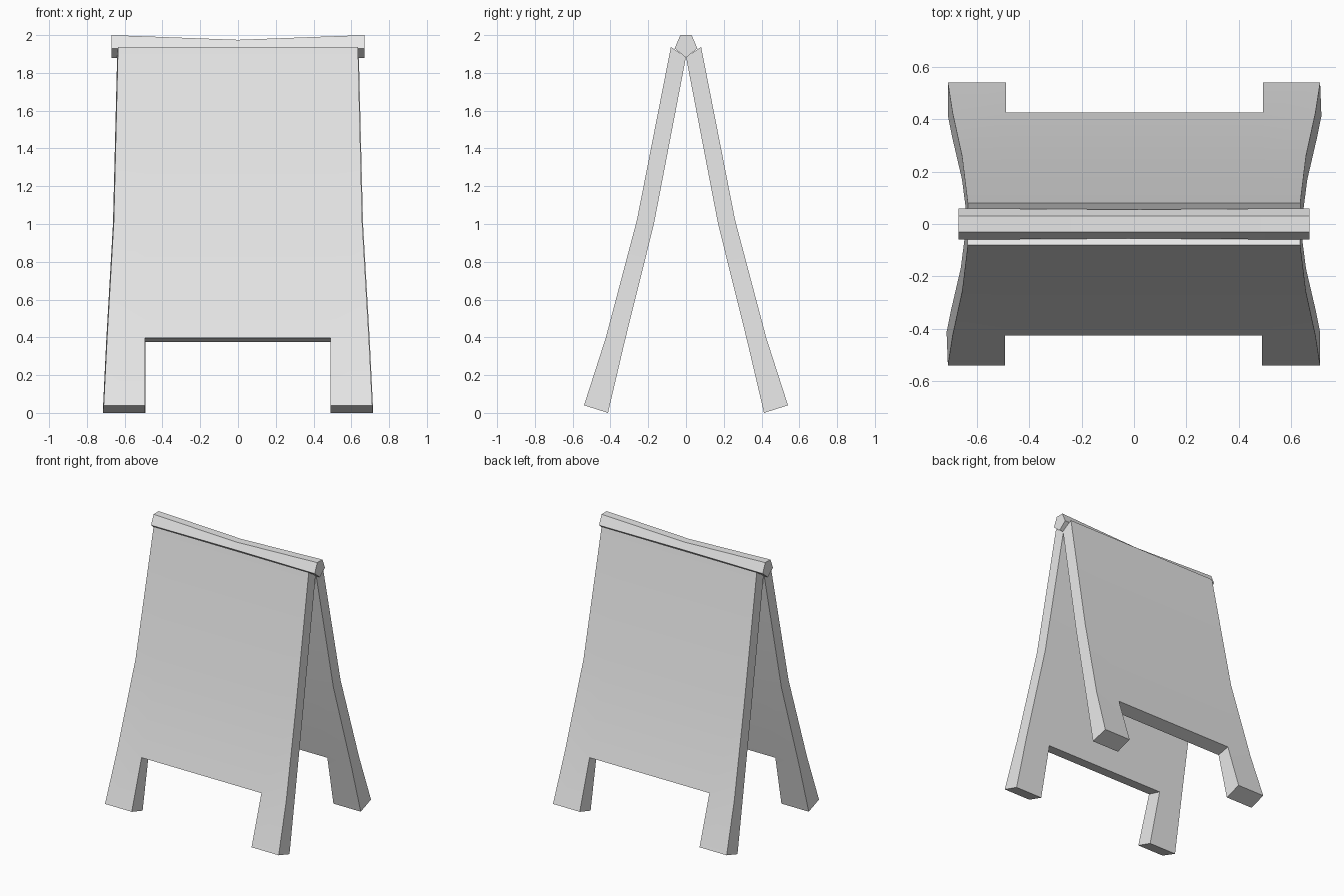
import bpy, bmesh
from math import pi
from mathutils import Matrix

cube = bpy.data.objects.get("Cube")
if cube:
    bpy.data.objects.remove(cube, do_unlink=True)

grey = bpy.data.materials.new("plain grey")
grey.use_nodes = True
GREY = (0.8, 0.8, 0.8, 1)
grey.diffuse_color = GREY
grey.node_tree.nodes["Principled BSDF"].inputs["Base Color"].default_value = GREY


def finish(bm, name):
    bmesh.ops.recalc_face_normals(bm, faces=bm.faces)
    mesh = bpy.data.meshes.new(name)
    bm.to_mesh(mesh)
    bm.free()
    mesh.materials.append(grey)
    obj = bpy.data.objects.new(name, mesh)
    bpy.context.collection.objects.link(obj)
    bpy.ops.object.select_all(action="DESELECT")
    bpy.context.view_layer.objects.active = obj
    obj.select_set(True)
    bpy.ops.object.shade_smooth_by_angle(angle=0.5)
    return obj


# Each row: outer (y, z), inner (y, z), half width; from foot to ridge
ROWS = [
    ((-0.54, 0.04), (-0.413, 0.0), 0.711),
    ((-0.425, 0.397), (-0.325, 0.376), 0.693),
    ((-0.26, 1.02), (-0.17, 1.0), 0.657),
    ((-0.08, 1.937), (0.0, 1.885), 0.635),
]


def board(name, turn):
    """Bent board with two legs, cut out between the feet."""
    bm = bmesh.new()
    grid = []
    for i, (outer, inner, half) in enumerate(ROWS):
        row = []
        for side, (y, z) in enumerate((outer, inner)):
            left_leg = -0.492 - (0.012 if i and side else 0)
            xs = (-half - 0.005 * side, left_leg, 0.489, half)
            row.append([bm.verts.new((x, y, z)) for x in xs])
        grid.append(row)
    # Fill cells as closed blocks, leaving the gap between the legs open
    cells = {(r, c) for r in range(3) for c in range(3)} - {(0, 1)}
    for r, c in cells:
        (a, b), (d, e) = grid[r], grid[r + 1]
        for s in (0, 1):
            bm.faces.new((grid[r][s][c], grid[r][s][c + 1],
                          grid[r + 1][s][c + 1], grid[r + 1][s][c]))
        for dr, dc, p, q in ((-1, 0, (r, c), (r, c + 1)),
                             (1, 0, (r + 1, c), (r + 1, c + 1)),
                             (0, -1, (r, c), (r + 1, c)),
                             (0, 1, (r, c + 1), (r + 1, c + 1))):
            if (r + dr, c + dc) not in cells:
                bm.faces.new([grid[i][s][j] for s, (i, j) in
                              ((0, p), (0, q), (1, q), (1, p))])
    bm.transform(Matrix.Rotation(turn, 4, "Z"))
    return finish(bm, name)


board("front_board", 0)
board("back_board", pi)

# Five-sided ridge cap, sagging slightly in the middle
bm = bmesh.new()
rings = []
for x, top, wide in ((-0.67, 2.0, 0.06), (0, 1.975, 0.055), (0.67, 2.0, 0.06)):
    profile = ((0, 1.88), (wide, 1.93), (0.03, top), (-0.03, top), (-wide, 1.93))
    rings.append([bm.verts.new((x, y, z)) for y, z in profile])
for a, b in zip(rings, rings[1:]):
    for i in range(5):
        j = (i + 1) % 5
        bm.faces.new((a[i], a[j], b[j], b[i]))
bm.faces.new(rings[0])
bm.faces.new(rings[-1])
finish(bm, "ridge_cap")
